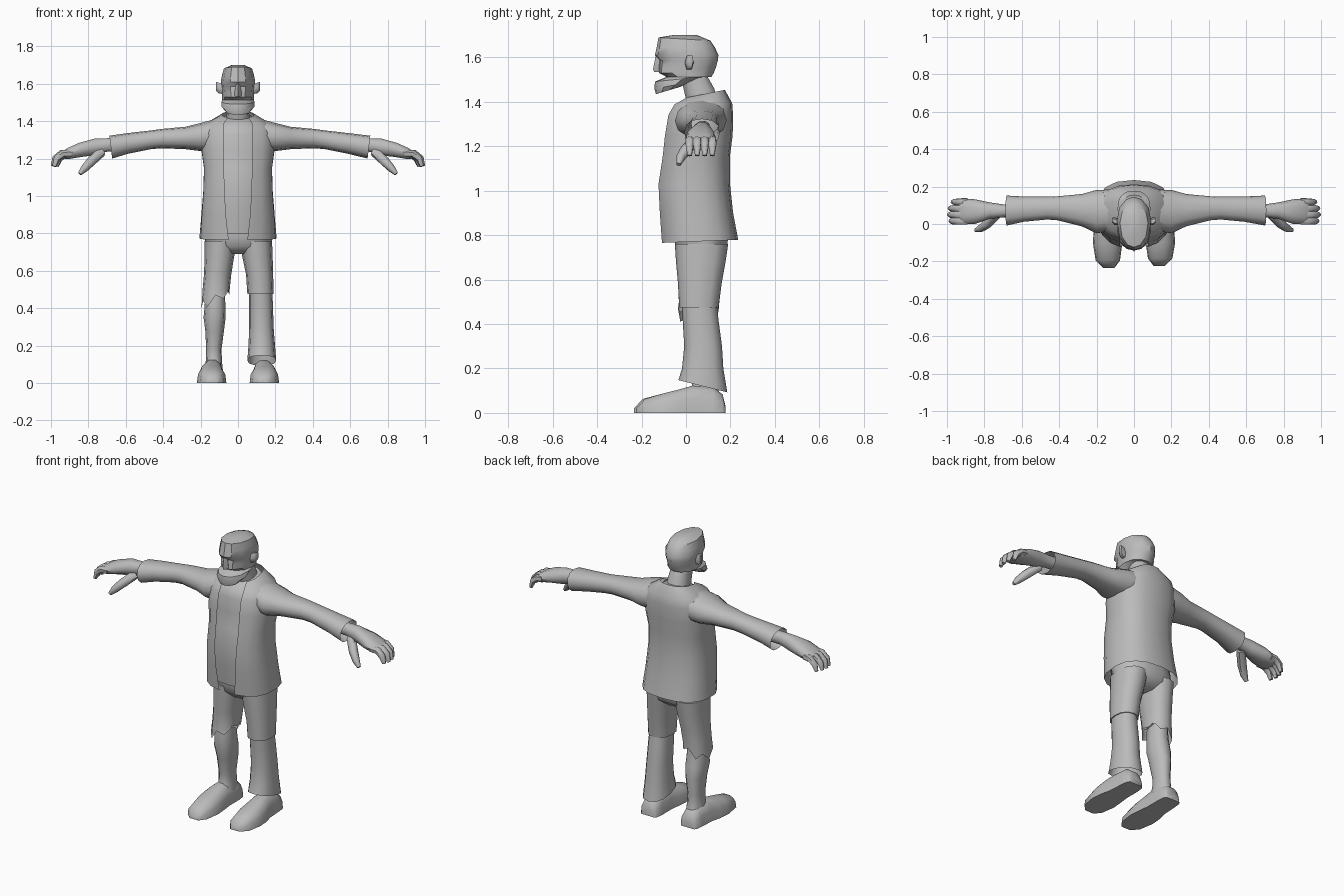
import bpy, math
from mathutils import Vector

grey = bpy.data.materials.new("plain_grey")
grey.diffuse_color = (0.5, 0.5, 0.5, 1)


def sp(v, e):
    return math.copysign(abs(v) ** e, v)


def loft(name, rings, closed=True, caps=(True, True), angle=50):
    """Skin a list of equal-length point rings."""
    n = len(rings[0])
    verts = [p for r in rings for p in r]
    faces = []
    for k in range(len(rings) - 1):
        for i in range(n if closed else n - 1):
            j = (i + 1) % n
            faces.append((k * n + i, k * n + j, k * n + n + j, k * n + n + i))
    if caps[0]:
        faces.append(tuple(range(n))[::-1])
    if caps[1]:
        faces.append(tuple(range((len(rings) - 1) * n, len(rings) * n)))
    me = bpy.data.meshes.new(name)
    me.from_pydata(verts, [], faces)
    me.materials.append(grey)
    ob = bpy.data.objects.new(name, me)
    bpy.context.collection.objects.link(ob)
    bpy.ops.object.select_all(action='DESELECT')
    ob.select_set(True)
    bpy.context.view_layer.objects.active = ob
    bpy.ops.object.mode_set(mode='EDIT')
    bpy.ops.mesh.select_all(action='SELECT')
    bpy.ops.mesh.normals_make_consistent(inside=False)
    bpy.ops.object.mode_set(mode='OBJECT')
    bpy.ops.object.shade_smooth_by_angle(angle=math.radians(angle))
    return ob


def ring(axis, pos, a0, a1, b0, b1, ta=0, tb=0, jag=0, n=12, e=0.85, s=1):
    """Rounded ring filling a rectangle, across an axis, optionally tilted or jagged."""
    pts = []
    for i in range(n):
        t = 2 * math.pi * i / n
        da = (a1 - a0) / 2 * sp(math.cos(t), e)
        db = (b1 - b0) / 2 * sp(math.sin(t), e)
        a, b = (a0 + a1) / 2 + da, (b0 + b1) / 2 + db
        p = pos + ta * da + tb * db + (jag if i % 2 else -jag)
        pts.append({'x': (s * p, a, b), 'y': (s * a, p, b), 'z': (s * a, b, p)}[axis])
    return pts


def tube(name, path, n=6, s=1):
    """Round limb along (x, y, z, radius) points."""
    P = [Vector(p[:3]) for p in path]
    rings = []
    for k, p in enumerate(P):
        d = (P[min(k + 1, len(P) - 1)] - P[max(k - 1, 0)]).normalized()
        u = d.cross(Vector((0, 1, 0.2))).normalized()
        v = d.cross(u)
        rings.append([])
        for i in range(n):
            t = 2 * math.pi * i / n
            q = p + (u * math.cos(t) + v * math.sin(t)) * path[k][3]
            rings[-1].append((s * q.x, q.y, q.z))
    return loft(name, rings, angle=60)


# Open jacket: arcs running from one lapel round the back to the other
jacket = []
for z, w, yf, yb, tilt, gap in [
        (0.772, .207, -.11, .235, .04, .05), (0.90, .197, -.122, .212, 0, .065),
        (1.03, .187, -.13, .198, 0, .072), (1.15, .184, -.112, .197, 0, .075),
        (1.25, .198, -.1, .21, 0, .075), (1.34, .195, -.085, .212, 0, .075),
        (1.39, .17, -.06, .208, .02, .075), (1.435, .085, -.01, .175, .2, .055)]:
    a0 = math.asin((gap / w) ** (1 / 0.8))
    cy, arc = (yf + yb) / 2, []
    for i in range(17):
        t = a0 + (2 * math.pi - 2 * a0) * i / 16
        y = cy - (yb - yf) / 2 * sp(math.cos(t), 0.8)
        arc.append((w * sp(math.sin(t), 0.8), y, z + tilt * (y - cy)))
    jacket.append(arc)
loft("jacket", jacket, closed=False, caps=(False, False))

# Shirt body inside the jacket
loft("shirt", [ring('z', *r, n=16) for r in [
    (.80, -.165, .165, -.085, .17), (.92, -.165, .165, -.098, .17), (1.03, -.16, .16, -.105, .17),
    (1.15, -.16, .16, -.088, .17), (1.24, -.165, .165, -.065, .18), (1.33, -.16, .16, -.068, .18),
    (1.385, -.13, .13, -.045, .18, 0, .1), (1.425, -.07, .07, 0, .155, 0, .2)]])

# Neck, leaning forward
loft("neck", [ring('z', *r, n=10) for r in [
    (1.38, -.07, .07, .01, .15), (1.44, -.06, .06, -.005, .13, 0, .3), (1.53, -.055, .055, -.03, .09)]])

# Head: half outline mirrored for each level, with an open mouth notch
outline = [(0, 0), (.45, .05), (.85, .24), (1, .55), (.85, .8), (.45, .95), (0, 1)]
head = []
for z, w, yf, yb, tilt in [
        (1.45, .066, -.135, -.03, .3), (1.475, .088, -.142, .03, .2), (1.502, .088, -.14, .085, .1),
        (1.512, .085, -.088, .115, 0), (1.53, .085, -.122, .125, 0), (1.555, .086, -.122, .135, 0),
        (1.585, .09, -.118, .143, 0), (1.61, .092, -.14, .146, 0), (1.645, .086, -.132, .13, 0),
        (1.682, .075, -.124, .11, -.06), (1.70, .035, -.06, .05, 0)]:
    half = [(w * x, yf + (yb - yf) * t, z + tilt * (yb - yf) * (t - .5)) for x, t in outline]
    head.append(half + [(-x, y, h) for x, y, h in half[-2:0:-1]])
loft("head", head, angle=35)

# Nose wedge
loft("nose", [ring('z', *r, n=4, e=1) for r in [
    (1.533, -.02, .02, -.143, -.095), (1.548, -.02, .02, -.148, -.095), (1.605, -.009, .009, -.137, -.1)]])

for s, side in ((1, "left"), (-1, "right")):
    # Ears
    loft(side + "_ear", [ring('x', *r, n=6, s=s) for r in [
        (.075, -.005, .03, 1.54, 1.6), (.105, -.005, .035, 1.545, 1.61), (.117, .01, .033, 1.56, 1.612)]])

    # Sleeve with an open cuff
    end = .70 if s > 0 else .68
    loft(side + "_sleeve", [ring('x', *r, s=s) for r in [
        (.09, -.03, .185, 1.24, 1.42), (.2, -.05, .182, 1.24, 1.39), (.28, -.012, .16, 1.25, 1.37),
        (.41, .02, .148, 1.255, 1.358), (.465, .024, .147, 1.25, 1.35),
        (.59, .012, .147, 1.225, 1.336), (end, -.008, .152, 1.2, 1.322, 0, .12)]], caps=(True, False))

    # Palm and wrist
    loft(side + "_hand", [ring('x', *r, n=10, s=s) for r in [
        (.58, .04, .11, 1.24, 1.315), (.70, .035, .105, 1.235, 1.31), (.77, .028, .115, 1.215, 1.308),
        (.85, .0, .132, 1.205, 1.285), (.91, -.002, .135, 1.195, 1.258), (.935, .005, .128, 1.2, 1.24)]])

    # Four curled fingers
    for i in range(4):
        y = .016 + .034 * i
        k = (0, .008, .004, -.012)[i]
        tube(f"{side}_finger_{i + 1}", [
            (.89, y, 1.228, .021), (.935 + k, y, 1.226, .021),
            (.968 + k, y, 1.2, .019), (.982 + k, y, 1.158, .011)], s=s)

    # Thumb
    tube(side + "_thumb", [(.73, .055, 1.235, .026), (.785, .0, 1.185, .026),
                           (.82, -.025, 1.148, .021), (.846, -.034, 1.118, .011)], s=s)

    # Foot: half rounds resting on a flat sole
    toe = -.225 if s < 0 else -.215
    foot = [ring('y', y, x0, x1, -h, h, n=14, e=.8, s=s) for y, x0, x1, h in [
        (toe - .01, .105, .165, .02), (toe + .03, .075, .205, .064), (-.1, .062, .22, .09),
        (-.03, .068, .215, .108), (.03, .075, .2, .125), (.12, .075, .195, .12),
        (.165, .08, .19, .085), (.178, .09, .18, .03)]]
    foot = [[(x, y, max(0, z)) for x, y, z in r] for r in foot]
    loft(side + "_foot", foot)

# Trouser seat
loft("trouser_seat", [ring('z', *r, n=14) for r in [
    (.69, -.12, .12, .0, .13), (.73, -.172, .18, -.045, .182),
    (.78, -.178, .183, -.055, .192), (.86, -.175, .18, -.06, .18)]])

# Whole trouser leg with a knee seam and flared hem
loft("long_trouser_thigh", [ring('z', *r) for r in [
    (.76, .01, .182, -.05, .19), (.68, .022, .185, -.045, .178), (.58, .043, .188, -.036, .16),
    (.475, .05, .19, -.03, .146)]])
loft("long_trouser_shin", [ring('z', *r) for r in [
    (.495, .06, .182, -.02, .138), (.42, .06, .187, -.015, .146), (.3, .06, .19, -.008, .162),
    (.2, .056, .198, -.018, .168), (.12, .05, .204, -.034, .186, 0, -.25)]], caps=(True, False))

# Torn trouser leg with a ragged knee
loft("torn_trouser_leg", [ring('z', *r) for r in [
    (.76, -.178, -.01, -.05, .19), (.68, -.178, -.02, -.045, .178), (.58, -.182, -.036, -.036, .16),
    (.5, -.188, -.046, -.032, .15, -.2), (.45, -.196, -.044, -.036, .148, .5, 0, .02)]], caps=(True, False))

# Bare shin below the tear
loft("bare_shin", [ring('z', *r, n=10) for r in [
    (.56, -.165, -.07, .0, .12), (.42, -.178, -.068, -.01, .125), (.35, -.184, -.066, -.01, .14),
    (.28, -.175, -.075, .005, .15), (.18, -.17, -.088, .025, .142), (.12, -.172, -.086, .025, .145),
    (.06, -.185, -.08, .0, .16)]])
